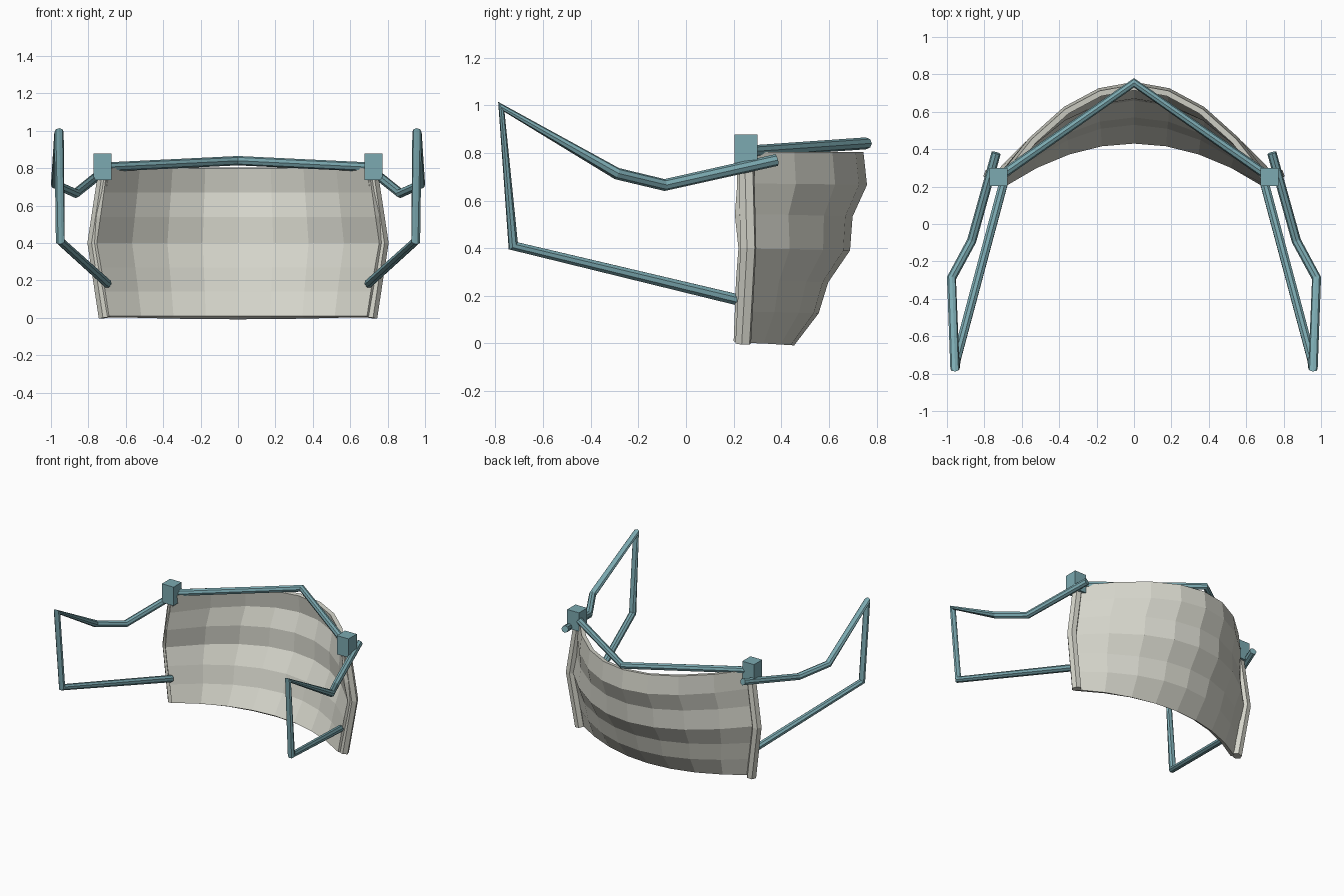
import bpy, bmesh

if "Cube" in bpy.data.objects:
    bpy.data.objects.remove(bpy.data.objects["Cube"])


def material(name, rgb):
    m = bpy.data.materials.new(name)
    m.diffuse_color = (*rgb, 1)
    m.use_nodes = True
    m.node_tree.nodes["Principled BSDF"].inputs["Base Color"].default_value = m.diffuse_color
    return m


TEAL = material("muted teal", (0.20, 0.40, 0.44))
GREY = material("warm grey", (0.66, 0.66, 0.59))


def tube(name, points, radius, mat, resolution=2):
    """Faceted round bar following a bent path."""
    curve = bpy.data.curves.new(name, 'CURVE')
    curve.dimensions = '3D'
    curve.bevel_depth = radius
    curve.bevel_resolution = resolution
    curve.use_fill_caps = True
    spline = curve.splines.new('POLY')
    spline.points.add(len(points) - 1)
    for p, co in zip(spline.points, points):
        p.co = (*co, 1)
    spline.use_smooth = False
    curve.materials.append(mat)
    ob = bpy.data.objects.new(name, curve)
    bpy.context.collection.objects.link(ob)
    bpy.ops.object.select_all(action='DESELECT')
    ob.select_set(True)
    bpy.context.view_layer.objects.active = ob
    bpy.ops.object.convert(target='MESH')
    return ob


# Curved shell: parabolic rows (height, half width, edge y, centre y)
rows = [(0.01, 0.69, 0.20, 0.43), (0.14, 0.71, 0.205, 0.53),
        (0.27, 0.732, 0.21, 0.57), (0.40, 0.755, 0.22, 0.66),
        (0.54, 0.735, 0.205, 0.67), (0.67, 0.717, 0.215, 0.73),
        (0.80, 0.70, 0.215, 0.715)]
bm = bmesh.new()
grid = []
for z, w, edge, mid in rows:
    grid.append([bm.verts.new((t / 4 * w, edge + (mid - edge) * (1 - (t / 4) ** 2), z))
                 for t in range(-4, 5)])
for low, high in zip(grid, grid[1:]):
    for i in range(8):
        bm.faces.new((low[i], low[i + 1], high[i + 1], high[i]))
mesh = bpy.data.meshes.new("curved_shell")
bm.to_mesh(mesh)
bm.free()
mesh.materials.append(GREY)
shell = bpy.data.objects.new("curved_shell", mesh)
bpy.context.collection.objects.link(shell)
solid = shell.modifiers.new("thickness", 'SOLIDIFY')
solid.thickness = 0.03
solid.offset = -1

# Bar across the top, bent back at the middle
tube("top_bar", [(-0.725, 0.25, 0.805), (0, 0.755, 0.84), (0.725, 0.25, 0.805)], 0.025, TEAL)

for side, s in (("left", -1), ("right", 1)):
    # Rim along the side edge of the shell
    tube(side + "_rim", [(s * 0.71, 0.24, 0.0), (s * 0.771, 0.262, 0.40),
                         (s * 0.71, 0.252, 0.80)], 0.035, GREY, 1)
    # Bent arm frame reaching forward
    tube(side + "_arm", [(s * 0.737, 0.38, 0.77), (s * 0.868, -0.09, 0.665),
                         (s * 0.976, -0.29, 0.713), (s * 0.957, -0.775, 0.993),
                         (s * 0.95, -0.725, 0.41), (s * 0.70, 0.21, 0.185)], 0.025, TEAL)
    # Corner block joining bar, arm and rim
    bpy.ops.mesh.primitive_cube_add(size=1, location=(s * 0.725, 0.252, 0.808))
    block = bpy.context.object
    block.name = side + "_corner_block"
    block.scale = (0.097, 0.097, 0.14)
    block.data.materials.append(TEAL)
